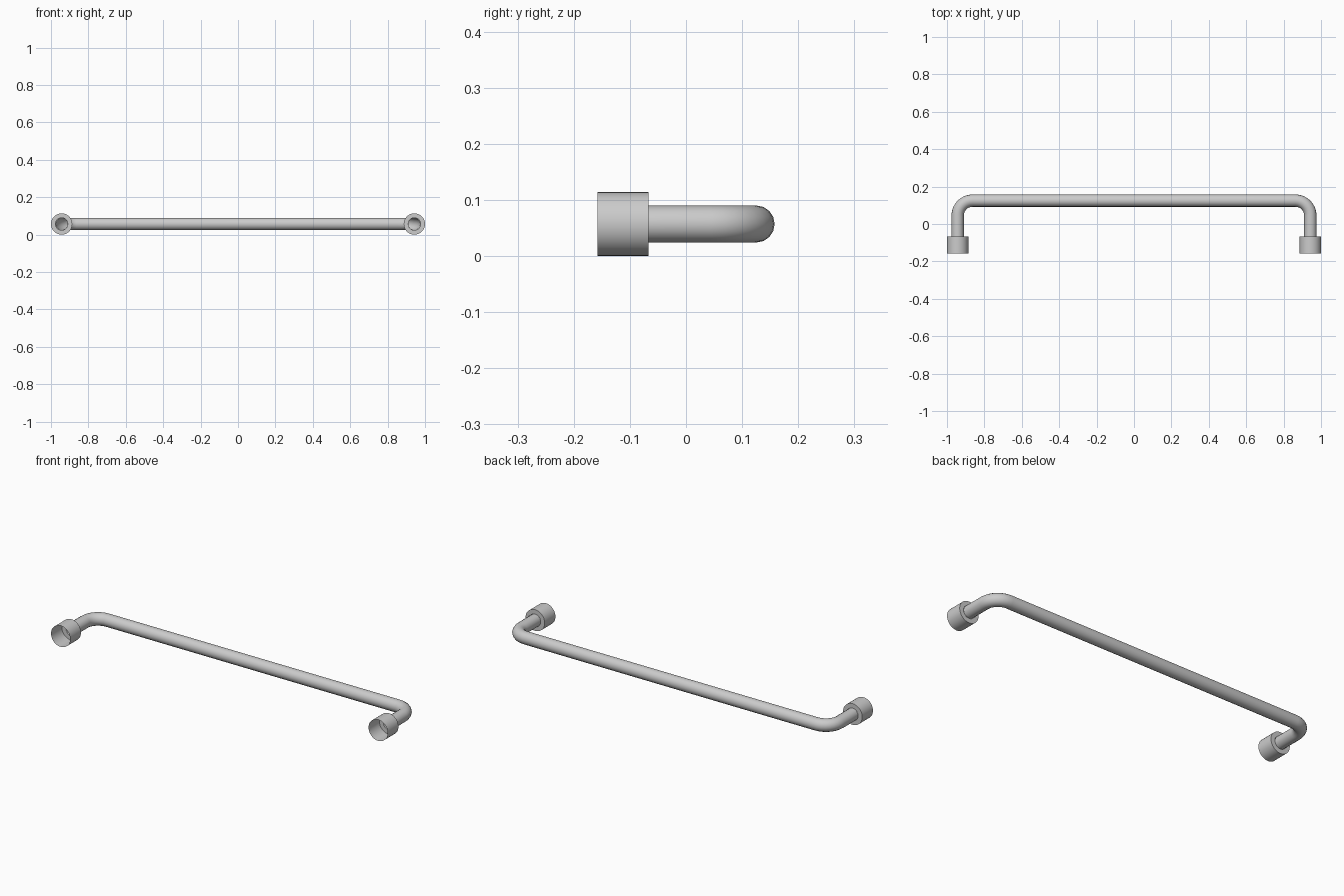
import bpy, bmesh
from math import sin, cos, pi, radians

if "Cube" in bpy.data.objects:
    bpy.data.objects.remove(bpy.data.objects["Cube"])

Z = 0.057          # axis height
X_LEG = 0.943      # leg axis
Y_BAR = 0.125      # bar axis
Y_JOIN = -0.067    # where legs meet the collars
BEND = 0.08
R_TUBE = 0.033
R_COLLAR = 0.057


def sweep(name, rings, sides):
    """Skin open rings; each ring is (x, y, heading angle in the xy plane, radius)."""
    bm = bmesh.new()
    loops = []
    for x, y, a, r in rings:
        nx, ny = -sin(a), cos(a)
        loop = []
        for i in range(sides):
            t = 2 * pi * i / sides
            loop.append(bm.verts.new((x + nx * r * cos(t), y + ny * r * cos(t), Z + r * sin(t))))
        loops.append(loop)
    for a, b in zip(loops, loops[1:]):
        for i in range(sides):
            j = (i + 1) % sides
            bm.faces.new((a[i], a[j], b[j], b[i]))
    bmesh.ops.recalc_face_normals(bm, faces=bm.faces)
    mesh = bpy.data.meshes.new(name)
    bm.to_mesh(mesh)
    bm.free()
    obj = bpy.data.objects.new(name, mesh)
    bpy.context.collection.objects.link(obj)
    bpy.ops.object.select_all(action='DESELECT')
    obj.select_set(True)
    bpy.context.view_layer.objects.active = obj
    bpy.ops.object.shade_smooth_by_angle(angle=radians(40))
    return obj


# Bent tube: left leg, left bend, bar, right bend, right leg
path = [(-X_LEG, Y_JOIN, pi / 2, R_TUBE)]
cx, cy = X_LEG - BEND, Y_BAR - BEND
for side in (-1, 1):
    for i in range(9):
        t = (pi / 2) * i / 8
        a = pi - t if side < 0 else pi / 2 - t
        path.append((side * cx + BEND * cos(a), cy + BEND * sin(a), a - pi / 2, R_TUBE))
path.append((X_LEG, Y_JOIN, -pi / 2, R_TUBE))
sweep("handle_tube", path, 16)

# Hollow end collars: open at the front, with a shoulder around the tube
for label, s in (("left", -1), ("right", 1)):
    sweep(label + "_collar", [(s * X_LEG, -0.158, pi / 2, R_COLLAR),
                              (s * X_LEG, Y_JOIN, pi / 2, R_COLLAR),
                              (s * X_LEG, Y_JOIN, pi / 2, R_TUBE)], 32)
